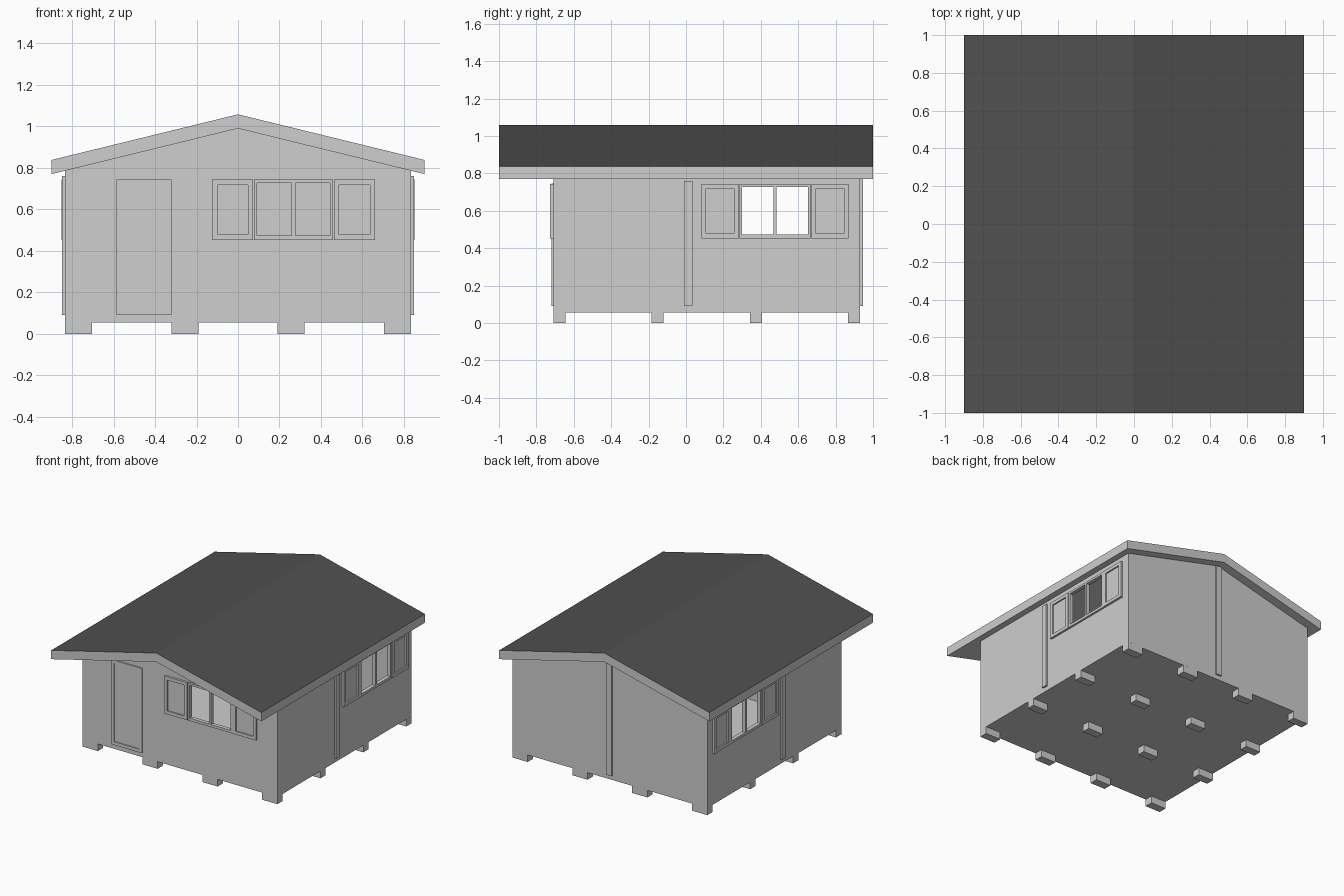
import bpy
import bmesh

if "Cube" in bpy.data.objects:
    bpy.data.objects.remove(bpy.data.objects["Cube"], do_unlink=True)


def material(name, value):
    mat = bpy.data.materials.new(name)
    mat.use_nodes = True
    colour = (value, value, value, 1)
    mat.diffuse_color = colour
    mat.node_tree.nodes["Principled BSDF"].inputs["Base Color"].default_value = colour
    return mat


GREY = material("light grey", 0.62)
DARK = material("dark roofing", 0.08)

HALF_X, FRONT, BACK = 0.834, -0.709, 0.931
FLOOR, WALL = 0.055, 0.015
EAVE, RIDGE, THICK = 0.77, 0.99, 0.068
SILL, HEAD = 0.453, 0.743


def finish(name, bm):
    bmesh.ops.recalc_face_normals(bm, faces=bm.faces[:])
    mesh = bpy.data.meshes.new(name)
    bm.to_mesh(mesh)
    bm.free()
    mesh.materials.append(GREY)
    obj = bpy.data.objects.new(name, mesh)
    bpy.context.collection.objects.link(obj)
    return obj


def add_box(bm, x, y, z):
    """Box from (low, high) ranges."""
    v = [bm.verts.new((a, b, c)) for c in z for a, b in
         ((x[0], y[0]), (x[1], y[0]), (x[1], y[1]), (x[0], y[1]))]
    bm.faces.new(v[:4])
    bm.faces.new(v[4:])
    for i in range(4):
        j = (i + 1) % 4
        bm.faces.new((v[i], v[j], v[j + 4], v[i + 4]))


def box(name, x, y, z):
    bm = bmesh.new()
    add_box(bm, x, y, z)
    return finish(name, bm)


def prism(name, profile, y0, y1):
    """Extrude an x-z outline along y."""
    bm = bmesh.new()
    face = bm.faces.new([bm.verts.new((x, y0, z)) for x, z in profile])
    new = bmesh.ops.extrude_face_region(bm, geom=[face])["geom"]
    verts = [g for g in new if isinstance(g, bmesh.types.BMVert)]
    bmesh.ops.translate(bm, verts=verts, vec=(0, y1 - y0, 0))
    return finish(name, bm)


# Wall mappings: along the wall, outwards from it, and up
def on_front(u, d, z):
    return (u, FRONT - d, z)


def on_left(u, d, z):
    return (HALF_X + d, u, z)


def on_right(u, d, z):
    return (-HALF_X - d, u, z)


def add_ring(bm, place, outer, inner, depth):
    """Rectangular frame; outer and inner are (u0, u1, z0, z1)."""
    def loop(r, d):
        return [bm.verts.new(place(u, d, z)) for u, z in
                ((r[0], r[2]), (r[1], r[2]), (r[1], r[3]), (r[0], r[3]))]
    loops = [loop(outer, 0), loop(outer, depth), loop(inner, depth), loop(inner, 0)]
    for k in range(4):
        a, b = loops[k], loops[(k + 1) % 4]
        for i in range(4):
            j = (i + 1) % 4
            bm.faces.new((a[i], a[j], b[j], b[i]))


def add_panel(bm, place, rect, depth):
    p, q = place(rect[0], 0, rect[2]), place(rect[1], depth, rect[3])
    add_box(bm, *[sorted(pair) for pair in zip(p, q)])


def framed_panel(name, place, rect, border, depth, recess):
    u0, u1, z0, z1 = rect
    inner = (u0 + border, u1 - border, z0 + border, z1 - border)
    bm = bmesh.new()
    add_ring(bm, place, rect, inner, depth)
    add_panel(bm, place, inner, recess)
    return finish(name, bm)


PANES = ((-0.176, -0.009), (0.009, 0.176))
PANE_Z = (0.473, 0.727)


def window(name, place, centre):
    # Open two-light frame in the middle
    bm = bmesh.new()
    for outer, pane in zip(((-0.19, 0), (0, 0.19)), PANES):
        add_ring(bm, place,
                 (centre + outer[0], centre + outer[1], SILL, HEAD),
                 (centre + pane[0], centre + pane[1], *PANE_Z), 0.015)
    finish(name + "_frame", bm)
    # Closed leaf on each side
    for side, a, b in (("a", -0.393, -0.195), ("b", 0.195, 0.393)):
        framed_panel(name + "_leaf_" + side, place,
                     (centre + a, centre + b, SILL, HEAD), 0.025, 0.017, 0.006)


# Hollow house body with pierced walls
FRONT_C, SIDE_C = 0.268, 0.476
wall_top = RIDGE - (RIDGE - EAVE) * HALF_X / 0.9
body = prism("house_body",
             [(-HALF_X, FLOOR), (HALF_X, FLOOR), (HALF_X, wall_top + 0.01),
              (0, RIDGE + 0.01), (-HALF_X, wall_top + 0.01)], FRONT, BACK)
inside = HALF_X - WALL
cutters = [box("room_cutter", (-inside, inside),
               (FRONT + WALL, BACK - WALL), (FLOOR + WALL, 1.3))]
for a, b in PANES:
    cutters.append(box("side_pane_cutter", (-1, 1), (SIDE_C + a, SIDE_C + b), PANE_Z))
    cutters.append(box("front_pane_cutter", (FRONT_C + a, FRONT_C + b), (-1, 0), PANE_Z))
for cutter in cutters:
    mod = body.modifiers.new("cut", "BOOLEAN")
    mod.operation = "DIFFERENCE"
    mod.solver = "EXACT"
    mod.object = cutter
    cutter.hide_render = True

# Bake the cuts and drop the cutters
graph = bpy.context.evaluated_depsgraph_get()
baked = bpy.data.meshes.new_from_object(body.evaluated_get(graph))
body.modifiers.clear()
body.data = baked
for cutter in cutters:
    bpy.data.objects.remove(cutter, do_unlink=True)

# Pitched roof, dark on its upper slopes only
roof = prism("roof", [(-0.9, EAVE), (0, RIDGE), (0.9, EAVE), (0.9, EAVE + THICK),
                      (0, RIDGE + THICK), (-0.9, EAVE + THICK)], -1, 1)
roof.data.materials.append(DARK)
for poly in roof.data.polygons:
    poly.material_index = 1 if poly.normal.z > 0.5 else 0

# Foundation blocks in a four by four grid
bm = bmesh.new()
for i in range(4):
    for j in range(4):
        x = -0.769 + i * 0.5127
        y = FRONT + 0.032 + j * 0.5253
        add_box(bm, (x - 0.065, x + 0.065), (y - 0.032, y + 0.032), (0, FLOOR))
finish("foundation_blocks", bm)

# Windows and door
window("front_window", on_front, FRONT_C)
window("left_window", on_left, SIDE_C)
window("right_window", on_right, SIDE_C)
framed_panel("front_door", on_front, (-0.585, -0.32, 0.09, 0.745), 0.025, 0.01, 0.003)

# Vertical wall battens
for name, place in (("left_batten", on_left), ("right_batten", on_right)):
    bm = bmesh.new()
    add_panel(bm, place, (-0.01, 0.036, 0.09, 0.76), 0.014)
    finish(name, bm)
box("back_batten", (-0.024, 0.024), (BACK, BACK + 0.014), (0.09, 0.98))
